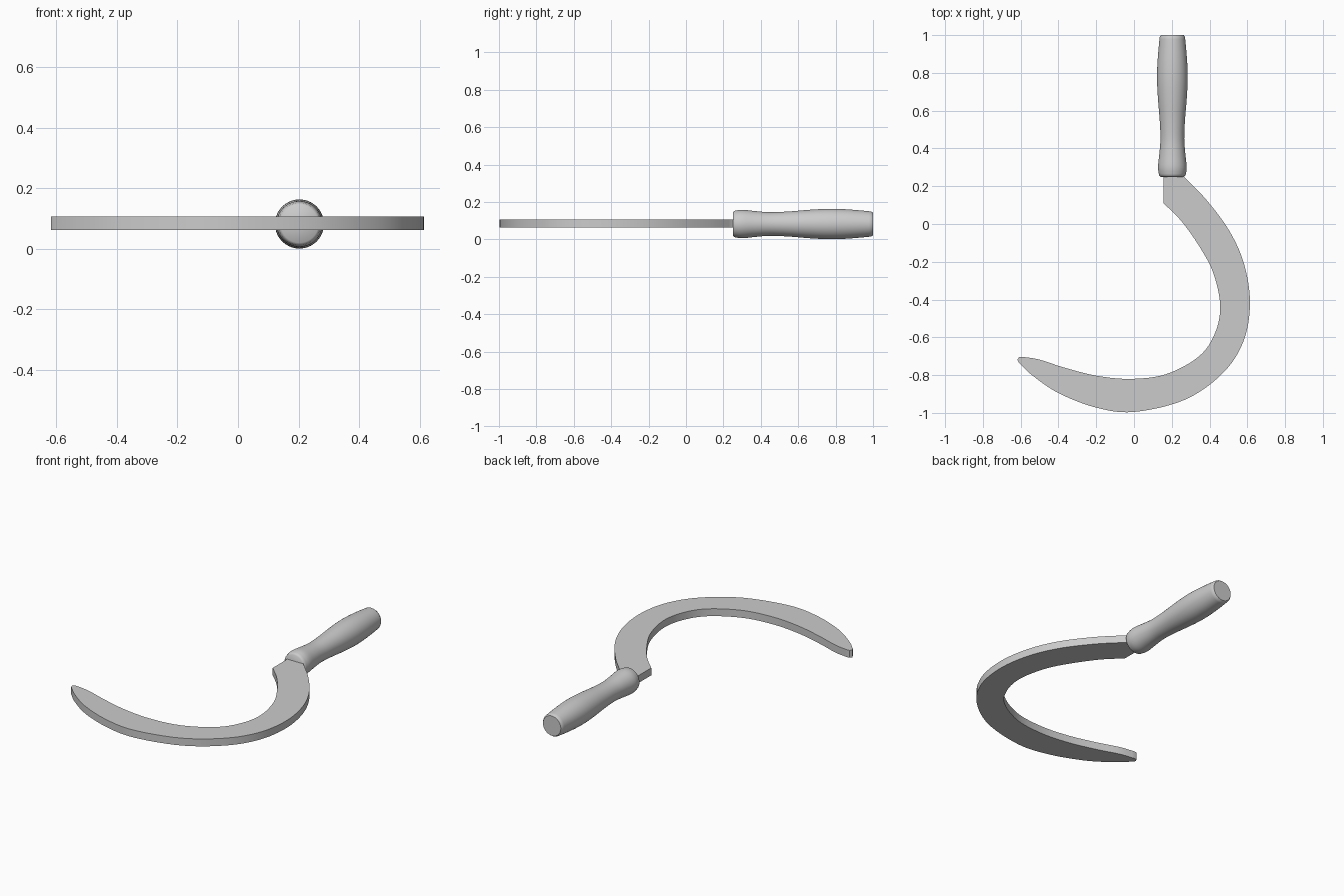
import bpy, bmesh, math
from mathutils import Vector

if "Cube" in bpy.data.objects:
    bpy.data.objects.remove(bpy.data.objects["Cube"])


def spline(points, steps):
    """Smooth curve through 2D points (Catmull-Rom)."""
    p = [Vector(q) for q in points]
    p = [2 * p[0] - p[1]] + p + [2 * p[-1] - p[-2]]
    out = []
    for i in range(1, len(p) - 2):
        a, b, c, d = p[i - 1:i + 3]
        for s in range(steps):
            t = s / steps
            out.append(0.5 * (2 * b + (c - a) * t + (2 * a - 5 * b + 4 * c - d) * t ** 2
                              + (3 * b - a - 3 * c + d) * t ** 3))
    return out + [p[-2]]


def finish(bm, name, angle):
    bmesh.ops.recalc_face_normals(bm, faces=bm.faces)
    mesh = bpy.data.meshes.new(name)
    bm.to_mesh(mesh)
    bm.free()
    obj = bpy.data.objects.new(name, mesh)
    bpy.context.collection.objects.link(obj)
    bpy.ops.object.select_all(action='DESELECT')
    obj.select_set(True)
    bpy.context.view_layer.objects.active = obj
    bpy.ops.object.shade_smooth_by_angle(angle=math.radians(angle))
    return obj


# Blade: outer and inner rails from the handle round to the tip
outer = spline([(0.265, 0.25), (0.39, 0.12), (0.51, -0.045), (0.585, -0.22), (0.614, -0.42),
                (0.58, -0.62), (0.47, -0.79), (0.27, -0.93), (0.0, -0.995), (-0.2, -0.972),
                (-0.4, -0.895), (-0.54, -0.80), (-0.61, -0.733)], 6)
inner = spline([(0.157, 0.11), (0.255, 0.01), (0.35, -0.125), (0.42, -0.26), (0.456, -0.43),
                (0.43, -0.575), (0.345, -0.70), (0.17, -0.795), (-0.02, -0.82), (-0.2, -0.803),
                (-0.37, -0.76), (-0.50, -0.718), (-0.59, -0.703)], 6)
# Tang hidden in the handle, and rounded tip
outer.insert(0, Vector((0.25, 0.29)))
inner.insert(0, Vector((0.157, 0.29)))
outer += [Vector((-0.618, -0.718))]
inner += [Vector((-0.608, -0.705))]

Z0, Z1 = 0.062, 0.107
bm = bmesh.new()
rings = [[bm.verts.new((p.x, p.y, z)) for p, z in ((o, Z0), (i, Z0), (i, Z1), (o, Z1))]
         for o, i in zip(outer, inner)]
for a, b in zip(rings, rings[1:]):
    for k in range(4):
        n = (k + 1) % 4
        bm.faces.new((a[k], a[n], b[n], b[k]))
bm.faces.new(rings[0])
bm.faces.new(rings[-1])
finish(bm, "blade", 40)

# Handle: turned profile (radius, y) swept round its long axis
grip = spline([(0.070, 0.258), (0.076, 0.30), (0.069, 0.37), (0.063, 0.45), (0.067, 0.55),
               (0.076, 0.66), (0.081, 0.76), (0.079, 0.85), (0.072, 0.94), (0.067, 0.99)], 4)
profile = [Vector((0.062, 0.25))] + grip + [Vector((0.060, 1.0))]
SIDES = 40
bm = bmesh.new()
rings = [[bm.verts.new((0.203 + p.x * math.cos(k * math.tau / SIDES), p.y,
                        0.082 + p.x * math.sin(k * math.tau / SIDES))) for k in range(SIDES)]
         for p in profile]
for a, b in zip(rings, rings[1:]):
    for k in range(SIDES):
        n = (k + 1) % SIDES
        bm.faces.new((a[k], a[n], b[n], b[k]))
bm.faces.new(rings[0])
bm.faces.new(rings[-1])
finish(bm, "handle", 50)
